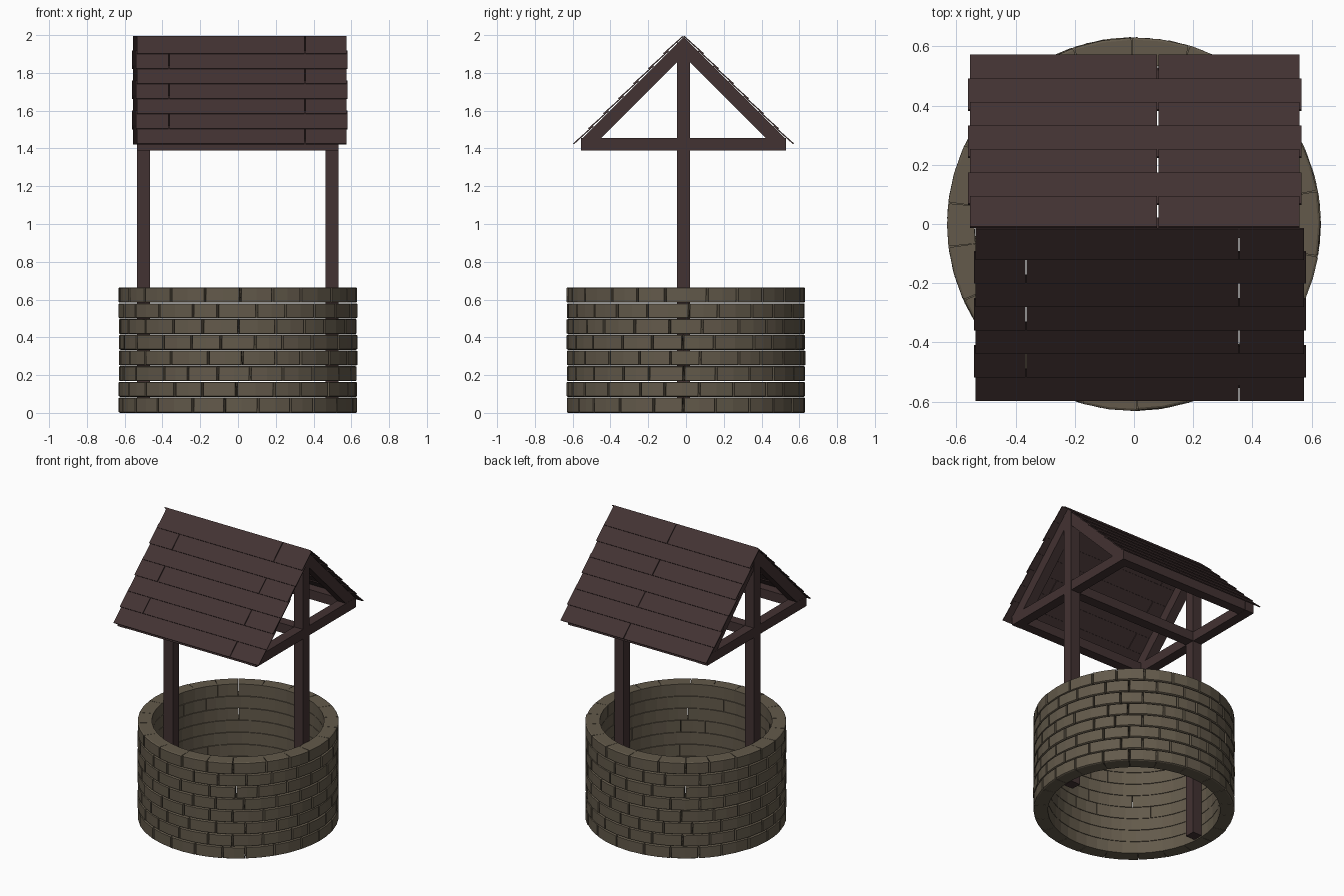
import bpy, bmesh, math, random
from mathutils import Vector

if "Cube" in bpy.data.objects:
    bpy.data.objects.remove(bpy.data.objects["Cube"])
random.seed(4)


def material(name, rgb):
    m = bpy.data.materials.new(name)
    m.diffuse_color = (*rgb, 1)
    m.use_nodes = True
    m.node_tree.nodes["Principled BSDF"].inputs["Base Color"].default_value = m.diffuse_color
    return m


WOOD = material("dark_wood", (0.055, 0.032, 0.032))
STONE = material("grey_brown_stone", (0.125, 0.102, 0.070))


def finish(name, bm, mat):
    bmesh.ops.recalc_face_normals(bm, faces=bm.faces)
    me = bpy.data.meshes.new(name)
    bm.to_mesh(me)
    bm.free()
    me.materials.append(mat)
    ob = bpy.data.objects.new(name, me)
    bpy.context.collection.objects.link(ob)
    return ob


def prism(bm, ring_a, ring_b):
    a = [bm.verts.new(p) for p in ring_a]
    b = [bm.verts.new(p) for p in ring_b]
    n = len(a)
    bm.faces.new(a)
    bm.faces.new(b[::-1])
    for i in range(n):
        bm.faces.new((a[i], b[i], b[(i + 1) % n], a[(i + 1) % n]))


def box(name, x0, x1, y0, y1, z0, z1):
    bm = bmesh.new()
    prof = [(y0, z0), (y1, z0), (y1, z1), (y0, z1)]
    prism(bm, [(x0, *p) for p in prof], [(x1, *p) for p in prof])
    return finish(name, bm, WOOD)


# stone wall: eight courses of curved bricks with chamfered outer edges
COURSES, BRICKS, R_OUT, R_IN, TOP = 8, 22, 0.632, 0.54, 0.665
h = TOP / COURSES
bm = bmesh.new()
for c in range(COURSES):
    step = 2 * math.pi / BRICKS
    cuts = [(i + 0.5 * (c % 2) + random.uniform(-0.16, 0.16)) * step for i in range(BRICKS)]
    cuts.append(cuts[0] + 2 * math.pi)
    z0, z1 = c * h, (c + 1) * h
    for a0, a1 in zip(cuts, cuts[1:]):
        r = R_OUT + random.uniform(-0.004, 0.0)
        ch, gap = 0.007, 0.003
        lo = z0 + (0.0015 if c else 0)
        hi = z1 - (0.0015 if c < COURSES - 1 else 0)
        # radius, z, angular inset for each corner of the section
        sec = [(R_IN, lo, 0.0005), (r - ch, lo, gap), (r, lo + 0.004, gap + 0.007),
               (r, hi - 0.004, gap + 0.007), (r - ch, hi, gap), (R_IN, hi, 0.0005)]
        rings = []
        for t in (0, 0.5, 1):
            ring = []
            for rad, z, inset in sec:
                a = a0 + inset + (a1 - a0 - 2 * inset) * t
                ring.append(bm.verts.new((rad * math.cos(a), rad * math.sin(a), z)))
            rings.append(ring)
        bm.faces.new(rings[0])
        bm.faces.new(rings[2][::-1])
        for p, q in zip(rings, rings[1:]):
            for i in range(6):
                j = (i + 1) % 6
                bm.faces.new((p[i], q[i], q[j], p[j]))
finish("stone_wall", bm, STONE)

# timber frames at each end: post, tie beam and two rafters
YC, W = -0.013, 0.035
for side, x in (("left", -0.5), ("right", 0.497)):
    box(side + "_post", x - W, x + W, YC - W, YC + W, 0.005, 1.96)
    box(side + "_tie_beam", x - W + .001, x + W - .001, YC - 0.543, YC + 0.543, 1.388, 1.455)
    for end, s in (("front", -1), ("back", 1)):
        bm = bmesh.new()
        prof = [(0, 1.99), (0.543, 1.447), (0.543, 1.40), (0.49, 1.40), (0, 1.89)]
        prism(bm, [(x - W + .002, YC + s * y, z) for y, z in prof],
              [(x + W - .002, YC + s * y, z) for y, z in prof])
        finish(f"{side}_{end}_rafter", bm, WOOD)

# long beams between the frames
box("middle_beam", -0.47, 0.47, YC - W, YC + W, 1.389, 1.454)
for end, s in (("front", -1), ("back", 1)):
    y0, y1 = sorted((YC + s * 0.475, YC + s * 0.542))
    box(end + "_eave_beam", -0.47, 0.47, y0, y1, 1.389, 1.454)

# roof: seven overlapping plank rows per slope, split by narrow joints
ROWS, RUN = 7, 0.575
for end, s, x0, x1, odd, even in (("front", -1, -0.535, 0.575, 0.355, -0.365),
                                  ("back", 1, -0.555, 0.56, 0.08, None)):
    bm = bmesh.new()

    def at(d, lift):
        # point at horizontal distance d from the ridge, raised off the slope
        k = lift * math.sqrt(0.5)
        return (YC + s * (d + k), 1.992 - d + k)

    for row in range(ROWS):
        low = RUN - row * 0.0795
        high = max(low - 0.1, 0.0)
        if row == ROWS - 1:
            high = 0.0
        grow = 0.006 * (row % 2)
        split = even if row % 2 else odd
        xs = [x0 - grow, x1 + grow]
        spans = [xs] if split is None else [(xs[0], split - .002), (split + .002, xs[1])]
        prof = [at(low, 0.007), at(low, 0.014), at(high, 0.006), at(high, 0.0)]
        for a, b in spans:
            prism(bm, [(a, *p) for p in prof], [(b, *p) for p in prof])
    finish(end + "_roof_planks", bm, WOOD)
